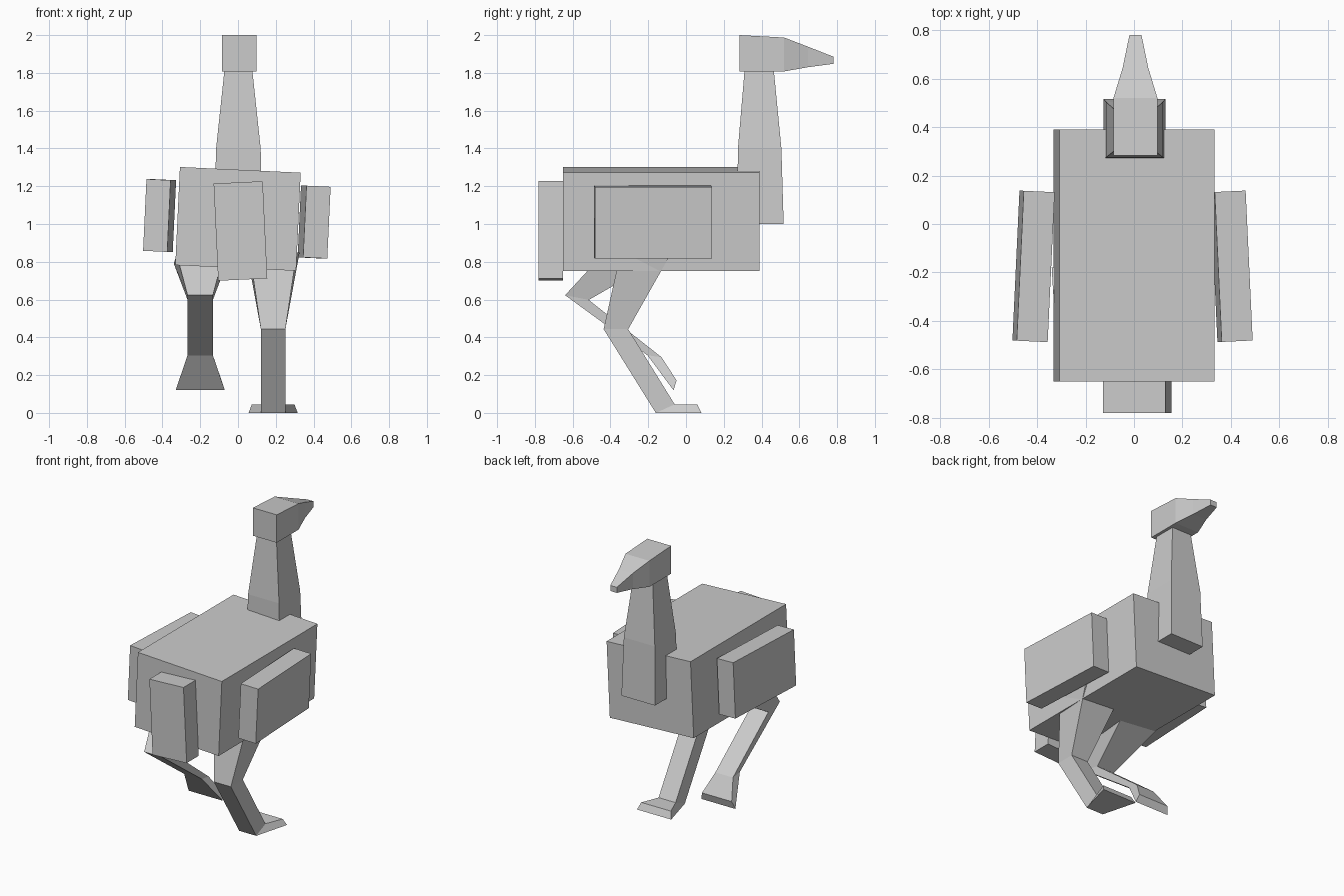
import bpy
import bmesh
from math import radians

default_cube = bpy.data.objects.get("Cube")
if default_cube:
    bpy.data.objects.remove(default_cube, do_unlink=True)

# One plain material shared by every part
grey = bpy.data.materials.new("plain grey")
grey.use_nodes = True
grey_colour = (0.6, 0.6, 0.6, 1.0)
grey.diffuse_color = grey_colour
grey.node_tree.nodes["Principled BSDF"].inputs["Base Color"].default_value = grey_colour


def add_object(name, bm):
    """Turn a bmesh into a flat-shaded object with the shared material."""
    bmesh.ops.recalc_face_normals(bm, faces=bm.faces[:])
    mesh = bpy.data.meshes.new(name)
    bm.to_mesh(mesh)
    bm.free()
    mesh.materials.append(grey)
    part = bpy.data.objects.new(name, mesh)
    bpy.context.scene.collection.objects.link(part)
    return part


def box(name, centre, size, roll=0.0, yaw=0.0):
    """Box tilted by roll about y and yaw about z, in degrees."""
    bm = bmesh.new()
    bmesh.ops.create_cube(bm, size=1.0)
    bmesh.ops.scale(bm, vec=size, verts=bm.verts[:])
    part = add_object(name, bm)
    part.location = centre
    part.rotation_euler = (0.0, radians(roll), radians(yaw))
    return part


def loft(name, centre_x, sections):
    """Skin four-cornered sections, each given as two (y, z, half width) edges."""
    bm = bmesh.new()
    rings = []
    for (ya, za, wa), (yb, zb, wb) in sections:
        corners = ((-wa, ya, za), (wa, ya, za), (wb, yb, zb), (-wb, yb, zb))
        rings.append([bm.verts.new((centre_x + x, y, z)) for x, y, z in corners])
    for lower, upper in zip(rings, rings[1:]):
        for i in range(4):
            j = (i + 1) % 4
            bm.faces.new((lower[i], lower[j], upper[j], upper[i]))
    bm.faces.new(rings[0])
    bm.faces.new(rings[-1])
    return add_object(name, bm)


# Body, leaning slightly to one side, with the tail leaning the other way
lean = 2.7
box("body", (0, -0.13, 1.027), (0.64, 1.04, 0.52), roll=lean)
box("tail", (0.013, -0.715, 0.963), (0.26, 0.13, 0.515), roll=-lean)

# Folded wings, spread a little towards the back
for name, side, x, z in (("left_wing", 1, 0.403, 1.01), ("right_wing", -1, -0.415, 1.045)):
    box(name, (x, -0.175, z), (0.128, 0.62, 0.38), roll=lean, yaw=side * lean)

# Neck, tapering upwards
loft("neck", 0.002, [
    ((0.27, 1.0, 0.128), (0.517, 1.0, 0.128)),
    ((0.275, 1.4, 0.118), (0.505, 1.4, 0.118)),
    ((0.31, 1.812, 0.074), (0.465, 1.812, 0.074)),
])

# Head narrowing into the beak
loft("head", 0.006, [
    ((0.283, 1.808, 0.091), (0.283, 2.0, 0.091)),
    ((0.52, 1.808, 0.091), (0.52, 1.987, 0.091)),
    ((0.645, 1.83, 0.053), (0.645, 1.939, 0.053)),
    ((0.78, 1.848, 0.025), (0.78, 1.886, 0.025)),
])

# Standing leg: hip, knee, ankle and toes
loft("left_leg", 0.186, [
    ((-0.346, 0.85, 0.125), (-0.076, 0.85, 0.14)),
    ((-0.436, 0.443, 0.065), (-0.306, 0.443, 0.065)),
    ((-0.16, 0.0, 0.065), (-0.06, 0.045, 0.065)),
    ((0.082, 0.0, 0.13), (0.06, 0.045, 0.113)),
])

# Raised leg in mid stride
loft("right_leg", -0.2, [
    ((-0.44, 0.84, 0.125), (-0.18, 0.79, 0.14)),
    ((-0.64, 0.623, 0.067), (-0.515, 0.598, 0.067)),
    ((-0.204, 0.305, 0.067), (-0.13, 0.295, 0.067)),
    ((-0.066, 0.12, 0.13), (-0.05, 0.172, 0.113)),
])
